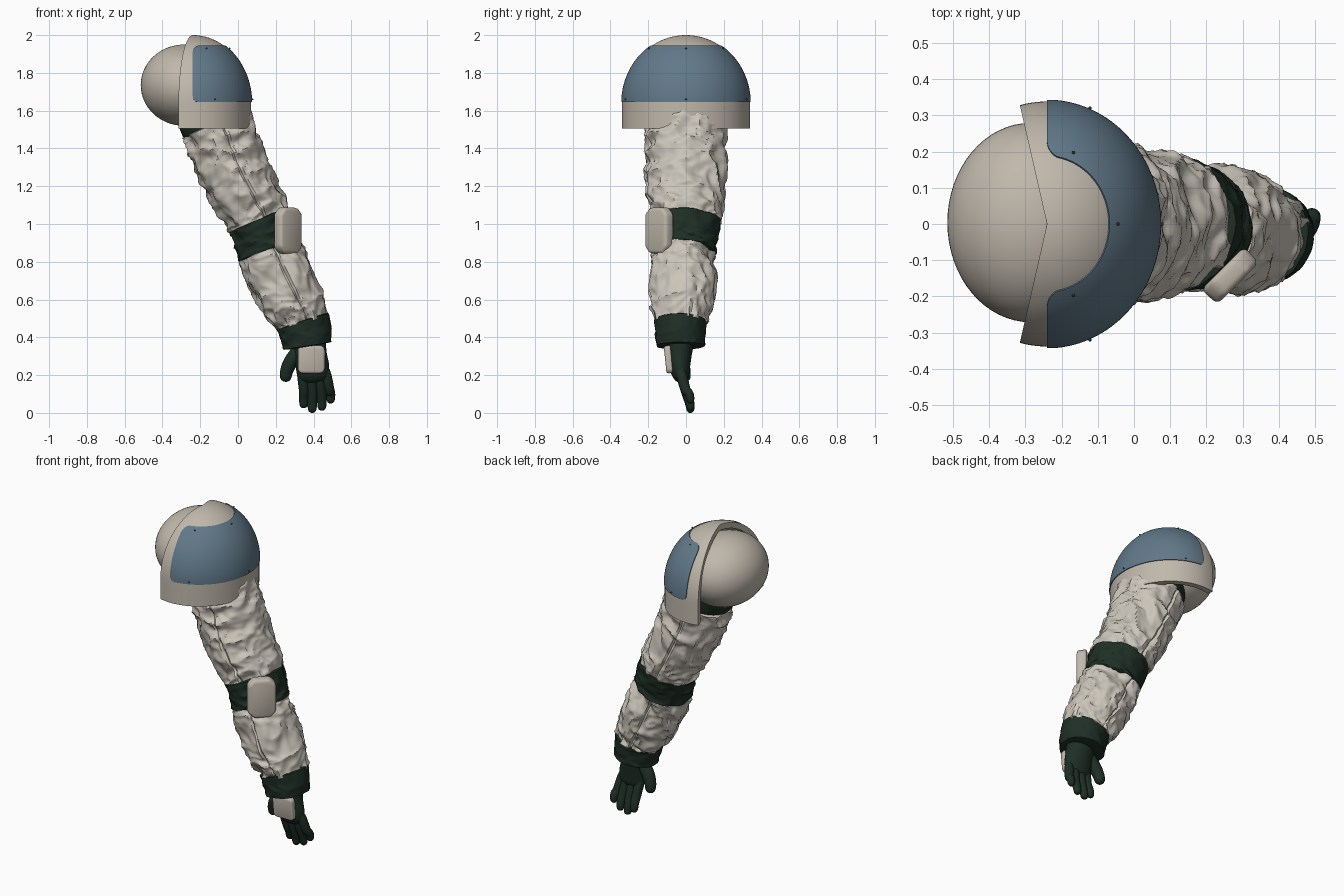
import bpy, bmesh, math
from math import sin, cos, pi, sqrt, radians
from mathutils import Vector, Matrix, noise

if "Cube" in bpy.data.objects:
    bpy.data.objects.remove(bpy.data.objects["Cube"], do_unlink=True)


def material(name, rgb):
    m = bpy.data.materials.new(name)
    m.use_nodes = True
    m.diffuse_color = (*rgb, 1)
    m.node_tree.nodes["Principled BSDF"].inputs["Base Color"].default_value = (*rgb, 1)
    return m


SHELL = material("warm grey shell", (0.53, 0.48, 0.41))
CLOTH = material("cream cloth", (0.60, 0.56, 0.49))
BLUE = material("slate blue", (0.12, 0.19, 0.25))
GREEN = material("dark green rubber", (0.013, 0.028, 0.019))
STEEL = material("dark steel", (0.08, 0.08, 0.08))


def finish(name, bm, mat, thickness=0, bevel=0, angle=40):
    """Turn a bmesh into a shaded object with its modifiers applied."""
    mesh = bpy.data.meshes.new(name)
    bm.to_mesh(mesh)
    bm.free()
    mesh.materials.append(mat)
    ob = bpy.data.objects.new(name, mesh)
    bpy.context.collection.objects.link(ob)
    bpy.ops.object.select_all(action='DESELECT')
    ob.select_set(True)
    bpy.context.view_layer.objects.active = ob
    if thickness:
        mod = ob.modifiers.new("thickness", 'SOLIDIFY')
        mod.thickness, mod.offset = thickness, -1
        bpy.ops.object.modifier_apply(modifier=mod.name)
    if bevel:
        mod = ob.modifiers.new("bevel", 'BEVEL')
        mod.width, mod.segments = bevel, 3
        bpy.ops.object.modifier_apply(modifier=mod.name)
    bpy.ops.object.shade_smooth_by_angle(angle=radians(angle))
    return ob


def grid_faces(bm, rows, closed):
    for a, b in zip(rows, rows[1:]):
        n = len(a)
        for i in range(n if closed else n - 1):
            k = (i + 1) % n
            bm.faces.new((a[i], a[k], b[k], b[i]))


def spline(stations, t):
    """Catmull-Rom sample of (x, y, z, width radius, depth radius) stations."""
    last = len(stations) - 1
    i = min(max(int(t), 0), last - 1)
    f = t - i
    p0, p1, p2, p3 = (stations[min(max(k, 0), last)] for k in range(i - 1, i + 3))
    return [b + 0.5 * f * (c - a + f * (2 * a - 5 * b + 4 * c - d + f * (3 * (b - c) + d - a)))
            for a, b, c, d in zip(p0, p1, p2, p3)]


def loft(name, stations, mat, t0=0, t1=None, around=20, along=16, tip=0.2, swell=0, relief=None):
    """Closed tube through the stations, rounded over the tip fraction at each end."""
    t1 = len(stations) - 1 if t1 is None else t1
    bm = bmesh.new()
    rows = []
    for j in range(along + 1):
        f = 0.5 - 0.5 * cos(pi * j / along)
        t = t0 + (t1 - t0) * f
        x, y, z, ru, rv = spline(stations, t)
        d = Vector(spline(stations, t + 0.05)[:3]) - Vector(spline(stations, t - 0.05)[:3])
        u = d.cross(Vector((0, 1, 0))).normalized()
        v = u.cross(d).normalized()
        e = min(f, 1 - f, tip) / tip
        k = max(sqrt(1 - (1 - e) ** 2), 0.08)
        row = []
        for i in range(around):
            a = 2 * pi * i / around
            bump = swell + (relief(a, z) if relief else 0)
            row.append(bm.verts.new(Vector((x, y, z)) + u * cos(a) * (ru + bump) * k
                                    + v * sin(a) * (rv + bump) * k))
        rows.append(row)
    grid_faces(bm, rows, True)
    bm.faces.new(rows[0])
    bm.faces.new(rows[-1])
    bmesh.ops.recalc_face_normals(bm, faces=bm.faces)
    return finish(name, bm, mat)


def crumple(amp, stretch, seam=0):
    """Ridged folds running around the limb, with a stitched groove front and back."""
    def relief(a, z):
        q = Vector((cos(a) * 1.5, sin(a) * 1.5, z * stretch))
        q += noise.noise_vector(q * 0.6) * 0.6
        big = 0.5 - 2 * abs(noise.noise(q))
        small = 0.5 - 2 * abs(noise.noise(q * 2.2 + Vector((5, 3, 1))))
        off = abs(abs(a - pi) - radians(102))
        off = min(off, abs(abs(a - pi) - radians(78)))
        in_seam = off < radians(1.9) and (a > pi) == (cos(a) > 0)
        return amp * (big + 0.45 * small) - (seam if in_seam else 0)
    return relief


# Arm: one tapering path shared by all sleeves and bands
ARM = [(-.20, 0, 1.68, .17, .18), (-.12, 0, 1.53, .185, .20), (-.03, 0, 1.30, .18, .208),
       (.05, 0, 1.14, .172, .195), (.115, 0, 1.02, .165, .175), (.165, -.01, .86, .163, .162),
       (.235, -.02, .70, .165, .17), (.30, -.025, .57, .152, .155),
       (.345, -.03, .48, .135, .13), (.368, -.03, .35, .122, .12)]
folds = crumple(0.024, 9, 0.012)
loft("armhole_band", ARM, GREEN, 0, 1.1, 48, 16, 0.1)
loft("upper_sleeve", ARM, CLOTH, 0.93, 4.06, 96, 90, 0.02, 0.004, folds)
loft("elbow_band", ARM, GREEN, 3.95, 5.06, 72, 40, 0.05, 0.006, crumple(0.012, 14))
loft("lower_sleeve", ARM, CLOTH, 4.96, 8.1, 96, 80, 0.02, 0.004, folds)
loft("glove_cuff", ARM, GREEN, 7.9, 9, 72, 30, 0.07, 0.008, crumple(0.007, 12))

# Glove: palm, thumb and four fingers
loft("palm", [(.37, -.03, .42, .09, .08), (.385, -.035, .31, .085, .066),
              (.395, -.033, .24, .088, .055), (.40, -.02, .16, .08, .035)], GREEN, around=32, along=24)
loft("thumb", [(.345, -.03, .36, .035, .035), (.285, -.02, .28, .038, .038),
               (.257, -.01, .22, .034, .034), (.252, 0, .165, .028, .028)], GREEN)
for name, base, end, low in (("index", .333, .348, .025), ("middle", .376, .393, 0),
                             ("ring", .42, .444, .012), ("little", .458, .49, .05)):
    mid = (base + end) / 2 + 0.008
    loft(name + "_finger", [(base, -.035, .25, .028, .03), (mid, -.005, .13, .027, .027),
                            (end, .018, low + .05, .025, .023), (end, .026, low, .022, .02)], GREEN)


def plate(name, centre, yaw, tilt, w, h, t, chamfer, mat):
    """Chamfered guard plate facing -y before it is turned."""
    x, z = w / 2, h / 2
    a, b = x - chamfer, z - chamfer
    outline = [(a, z), (x, b), (x, -b), (a, -z), (-a, -z), (-x, -b), (-x, b), (-a, z)]
    bm = bmesh.new()
    face = bm.faces.new([bm.verts.new((p, t / 2, q)) for p, q in outline])
    new = bmesh.ops.extrude_face_region(bm, geom=[face])["geom"]
    front = [v for v in new if isinstance(v, bmesh.types.BMVert)]
    for v in front:
        v.co = Vector((v.co.x * 0.96, -t / 2, v.co.z * 0.96))
    bmesh.ops.recalc_face_normals(bm, faces=bm.faces)
    turn = Matrix.Rotation(radians(yaw), 4, 'Z') @ Matrix.Rotation(radians(tilt), 4, 'X')
    bm.transform(Matrix.Translation(centre) @ turn)
    finish(name, bm, mat, bevel=min(t * 0.3, 0.016))


plate("elbow_guard", (.266, -.143, .965), 45, 0, .168, .25, .06, .035, SHELL)
plate("hand_guard", (.388, -.093, .283), 0, 6, .145, .15, .035, .015, SHELL)

# Shoulder ball
bm = bmesh.new()
bmesh.ops.create_uvsphere(bm, u_segments=64, v_segments=32, radius=1)
bm.transform(Matrix.Translation((-.285, .004, 1.735)) @ Matrix.Diagonal((.23, .275, .215, 1)))
finish("shoulder_ball", bm, SHELL)

RIM, TOP = 1.64, 0.36


def dome(a, z, off=0):
    """Point on the shoulder dome: straight wall up to the rim, elliptical above it."""
    k = sqrt(max(0, 1 - (max(z - RIM, 0) / (TOP + off)) ** 2))
    return Vector((-.24 + (.31 + off) * k * cos(a), (.338 + off) * k * sin(a), z))


def dome_sheet(name, heights, limit, off, thickness, mat):
    bm = bmesh.new()
    cols = 64
    rows = [[bm.verts.new(dome(limit(z) * (2 * i / cols - 1), z, off)) for i in range(cols + 1)]
            for z in heights]
    grid_faces(bm, rows, False)
    bmesh.ops.remove_doubles(bm, verts=bm.verts, dist=1e-5)
    finish(name, bm, mat, thickness)


# Shoulder dome, open at the back toward the ball
heights = [1.505, 1.55, 1.6] + [RIM + TOP * sin(pi / 2 * j / 28) for j in range(29)]
dome_sheet("shoulder_dome", heights, lambda z: radians(104), 0, 0.036, SHELL)

# Blue panel with rounded corners wrapped over the dome
LOW, HIGH, CORNER = 1.645, 1.945, 0.035


def panel_limit(z):
    gap = min(z - LOW, HIGH - z, CORNER)
    trim = CORNER - sqrt(max(0, CORNER ** 2 - (CORNER - gap) ** 2))
    return pi / 2 - trim / dome(pi / 2, z).y


middle, half = (LOW + HIGH) / 2, (HIGH - LOW) / 2
dome_sheet("shoulder_panel", [middle - half * cos(pi * j / 32) for j in range(33)],
           panel_limit, 0.005, 0.007, BLUE)

# Panel rivets
bm = bmesh.new()
for z in (1.66, 1.93):
    for deg in (-68, 0, 68):
        spot = Matrix.Translation(dome(radians(deg), z, 0.008))
        bmesh.ops.create_icosphere(bm, subdivisions=1, radius=0.005, matrix=spot)
finish("panel_rivets", bm, STEEL)
